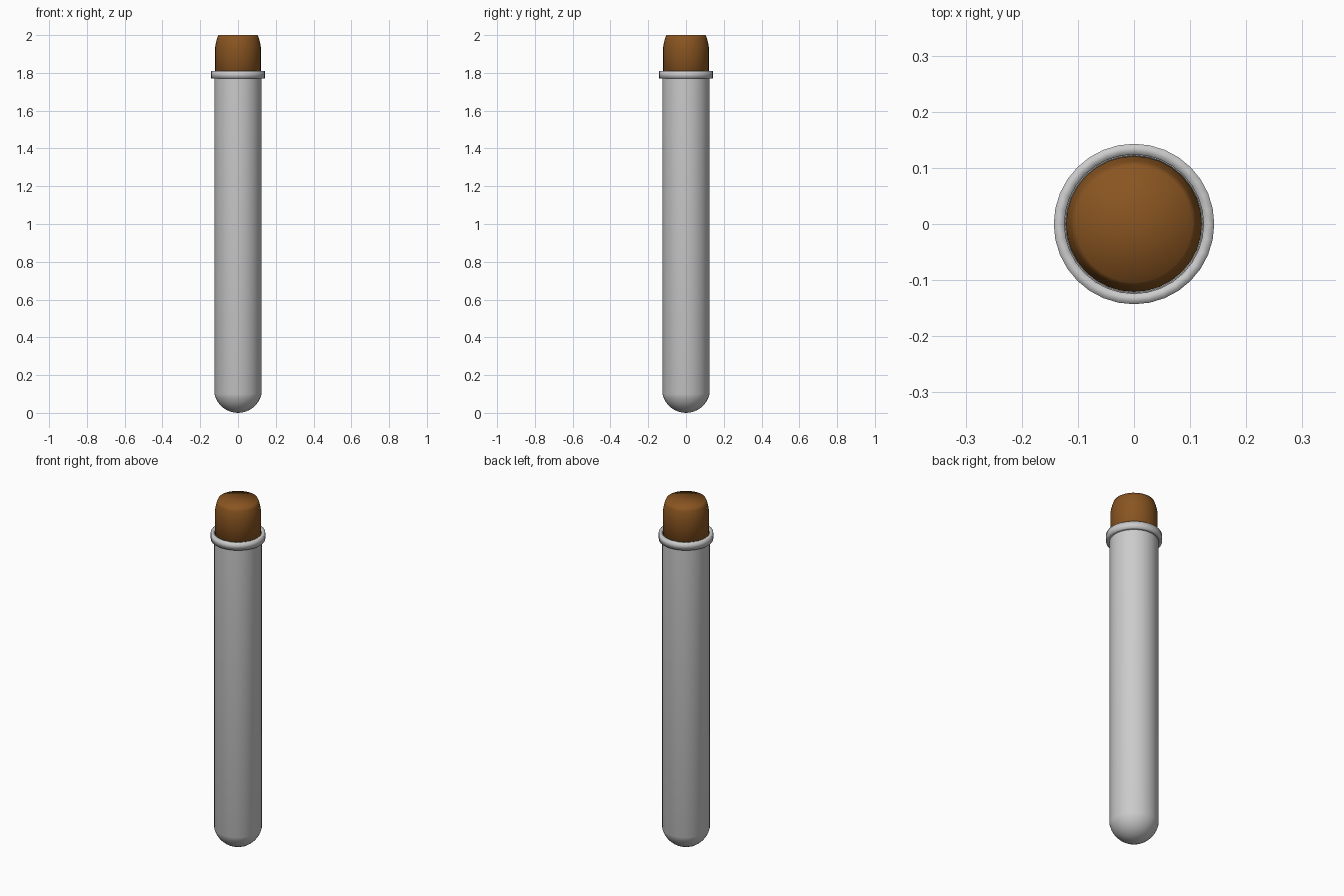
import bpy, bmesh, math

if "Cube" in bpy.data.objects:
    bpy.data.objects.remove(bpy.data.objects["Cube"])

SEG = 32


def lathe(name, profile, closed=False, color=None, angle=None):
    """Spin an (r, z) profile around the z axis."""
    bm = bmesh.new()
    verts = [bm.verts.new((r, 0, z)) for r, z in profile]
    edges = [bm.edges.new(p) for p in zip(verts, verts[1:])]
    if closed:
        edges.append(bm.edges.new((verts[-1], verts[0])))
    bmesh.ops.spin(bm, geom=verts + edges, cent=(0, 0, 0), axis=(0, 0, 1),
                   angle=math.tau, steps=SEG, use_duplicate=False)
    bmesh.ops.remove_doubles(bm, verts=bm.verts, dist=1e-4)
    bmesh.ops.recalc_face_normals(bm, faces=bm.faces)
    me = bpy.data.meshes.new(name)
    bm.to_mesh(me)
    bm.free()
    ob = bpy.data.objects.new(name, me)
    bpy.context.collection.objects.link(ob)
    me.shade_smooth()
    if angle:
        bpy.ops.object.select_all(action='DESELECT')
        ob.select_set(True)
        bpy.context.view_layer.objects.active = ob
        bpy.ops.object.shade_smooth_by_angle(angle=math.radians(angle))
    if color:
        mat = bpy.data.materials.new(name + "_colour")
        mat.diffuse_color = color
        mat.use_nodes = True
        mat.node_tree.nodes["Principled BSDF"].inputs["Base Color"].default_value = mat.diffuse_color
        me.materials.append(mat)
    return ob


def round_bottom(radius, height, floor, n=8):
    """Spherical cap from the axis out to the wall."""
    ball = (radius ** 2 + height ** 2) / (2 * height)
    end = math.acos((ball - height) / ball)
    return [(ball * math.sin(end * i / n), floor + ball - ball * math.cos(end * i / n))
            for i in range(n + 1)]


# hollow glass tube: outer wall up, inner wall back down
outer = round_bottom(0.125, 0.10, 0)
inner = round_bottom(0.122, 0.10, 0.004)
lathe("tube", outer + [(0.125, 1.80), (0.122, 1.80)] + inner[::-1], angle=40)

# raised lip around the mouth
lathe("rim", [(0.124, 1.77), (0.143, 1.77), (0.143, 1.81), (0.124, 1.81)], closed=True)

# cork stopper with a softened top edge
lathe("stopper", [(0, 1.70), (0.121, 1.70), (0.121, 1.935), (0.118, 1.955),
                  (0.112, 1.98), (0.104, 2.0), (0, 2.0)],
      color=(0.25, 0.09, 0.015, 1))
